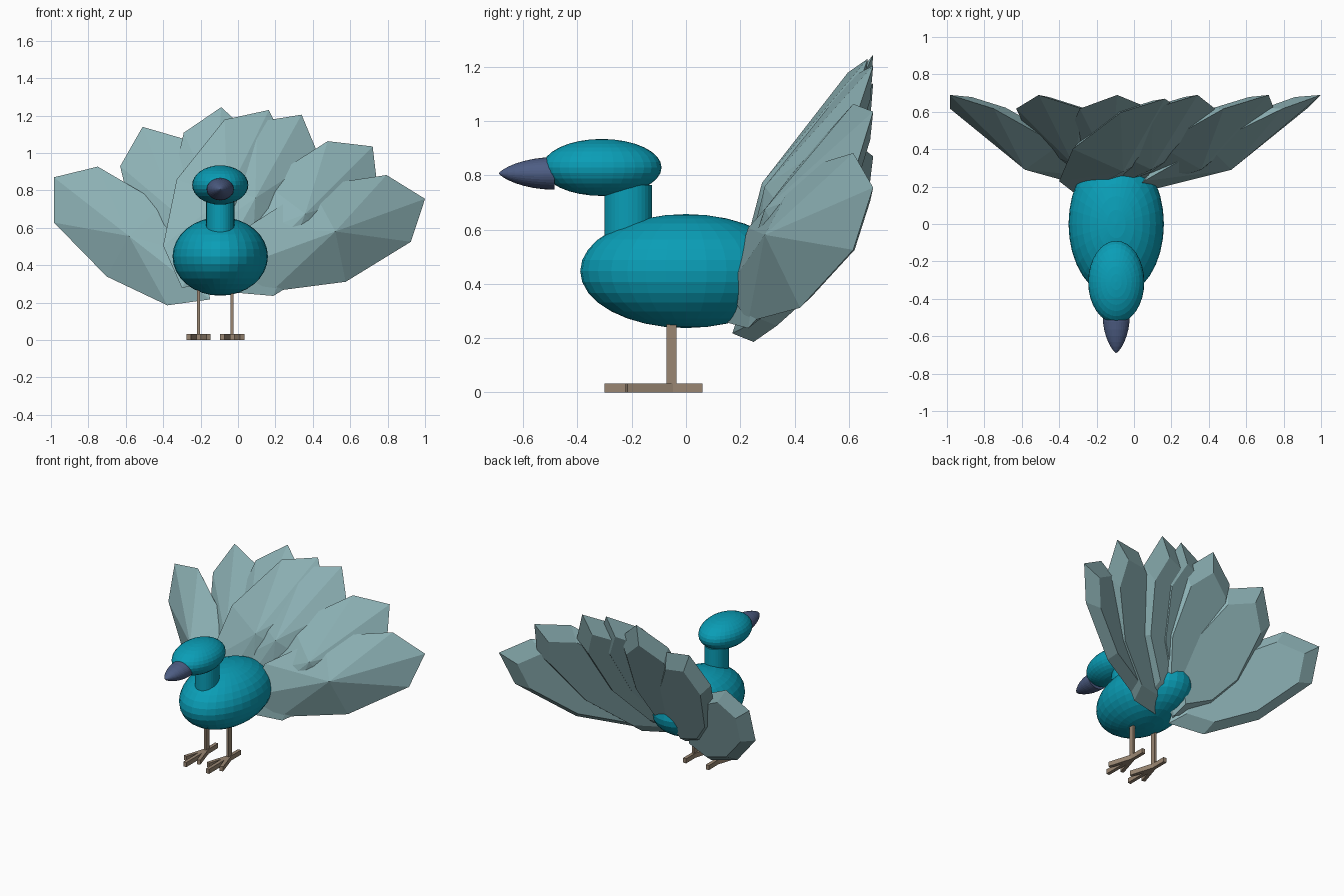
import bpy, bmesh, math
from mathutils import Vector, Matrix

if "Cube" in bpy.data.objects:
    bpy.data.objects.remove(bpy.data.objects["Cube"])

CX = -0.095  # centre plane of the bird


def material(name, rgb):
    m = bpy.data.materials.new(name)
    m.diffuse_color = (*rgb, 1)
    m.use_nodes = True
    m.node_tree.nodes["Principled BSDF"].inputs["Base Color"].default_value = m.diffuse_color
    return m


TEAL = material("teal", (0.003, 0.34, 0.47))
FEATHER = material("feather", (0.27, 0.45, 0.47))
BEAK = material("beak", (0.075, 0.11, 0.23))
LEG = material("leg", (0.32, 0.24, 0.17))


def finish(bm, name, mat):
    bmesh.ops.recalc_face_normals(bm, faces=bm.faces)
    me = bpy.data.meshes.new(name)
    bm.to_mesh(me)
    bm.free()
    me.materials.append(mat)
    ob = bpy.data.objects.new(name, me)
    bpy.context.collection.objects.link(ob)
    return ob


def ellipsoid(name, centre, radii, mat, pointed_half=False):
    bm = bmesh.new()
    bmesh.ops.create_uvsphere(bm, u_segments=32, v_segments=16, radius=1)
    if pointed_half:  # keep the front half, poles along y, and sharpen it
        bm.transform(Matrix.Rotation(math.pi / 2, 4, 'X'))
        cut = bmesh.ops.bisect_plane(bm, geom=bm.verts[:] + bm.edges[:] + bm.faces[:],
                                     plane_co=(0, 0, 0), plane_no=(0, 1, 0), clear_outer=True)
        rim = [e for e in cut["geom_cut"] if isinstance(e, bmesh.types.BMEdge)]
        bmesh.ops.holes_fill(bm, edges=rim)
        for v in bm.verts:
            r = math.hypot(v.co.x, v.co.z) ** 0.5
            v.co.x *= r
            v.co.z *= r
    bm.transform(Matrix.Translation(centre) @ Matrix.Diagonal((*radii, 1)))
    return finish(bm, name, mat)


# Body, head, beak and neck
ellipsoid("body", (CX, 0, 0.447), (0.255, 0.39, 0.21), TEAL)
ellipsoid("head", (CX, -0.31, 0.829), (0.15, 0.22, 0.105), TEAL)
ellipsoid("beak", (CX, -0.485, 0.807), (0.073, 0.205, 0.06), BEAK, True)

bm = bmesh.new()
bmesh.ops.create_cone(bm, cap_ends=True, segments=32, radius1=1, radius2=1, depth=1)
bm.transform(Matrix.Translation((CX, -0.213, 0.635)) @ Matrix.Diagonal((0.075, 0.088, 0.26, 1)))
finish(bm, "neck", TEAL)


# Legs and feet
def bar(bm, a, b, z0, z1, width):
    """Upright-sided bar from a to b in plan."""
    a, b = Vector(a), Vector(b)
    d = b - a
    m = (Matrix.Translation(((a.x + b.x) / 2, (a.y + b.y) / 2, (z0 + z1) / 2))
         @ Matrix.Rotation(math.atan2(d.y, d.x), 4, 'Z')
         @ Matrix.Diagonal((d.length, width, z1 - z0, 1)))
    bmesh.ops.create_cube(bm, size=1, matrix=m)


for side, x in (("left", -0.211), ("right", -0.031)):
    bm = bmesh.new()
    bar(bm, (x, -0.072), (x, -0.035), 0.02, 0.28, 0.016)
    finish(bm, side + "_leg", LEG)
    bm = bmesh.new()
    bar(bm, (x, -0.30), (x, 0.06), 0, 0.033, 0.024)
    for s in (-1, 1):
        bar(bm, (x, -0.05), (x + s * 0.053, -0.22), 0, 0.033, 0.024)
    finish(bm, side + "_foot", LEG)


# Tail: one angular feather with a raised front point, fanned out
# half outline: distance along the feather, half width
OUTLINE = [(-0.12, 0), (0.04, 0.19), (0.45, 0.28), (0.85, 0.19), (1.0, 0)]


def feather(name, tip, degrees, y_shift, bulge, trim, slim):
    """trim shortens the root, slim narrows the lower half."""
    t = math.radians(degrees)
    c, s = math.cos(t), math.sin(t)
    along = Vector((c, 0.49, s))
    across = Vector((-s, 0, c))
    back = along.cross(across).normalized()
    if back.y < 0:
        back.negate()
    base = Vector((tip[0], 0.69 + y_shift, tip[1])) - along
    bm = bmesh.new()
    for u, w in OUTLINE:
        if u < 0.1:
            u += trim
        if u < 0.5:
            w *= slim
        for k in ((1, -1) if w else (1,)):
            bm.verts.new(base + along * u + across * w * k)
            bm.verts.new(base + along * (0.44 + (u - 0.44) * 0.78)
                         + across * w * k * 0.78 + back * 0.055)
    bm.verts.new(base + along * 0.49 + Vector((0, -bulge, 0)))  # front ridge
    bmesh.ops.convex_hull(bm, input=bm.verts)
    bmesh.ops.dissolve_limit(bm, angle_limit=0.02, verts=bm.verts, edges=bm.edges)
    finish(bm, name, FEATHER)


FAN = [((-0.985, 0.87), 142, 0, 0.15, 0.06, 0.87), ((-0.51, 1.14), 112, 0, 0.13, 0.16, 0.9),
       ((-0.09, 1.245), 86, 0, 0.15, 0.12, 0.9), ((0.165, 1.23), 64, -0.02, 0.14, 0.06, 1),
       ((0.34, 1.205), 61, 0, 0.15, 0.06, 1), ((0.72, 1.035), 45, 0, 0.15, 0.02, 1),
       ((1.0, 0.755), 20, 0, 0.15, 0.02, 0.97)]
for i, args in enumerate(FAN):
    feather(f"tail_feather_{i + 1}", *args)
